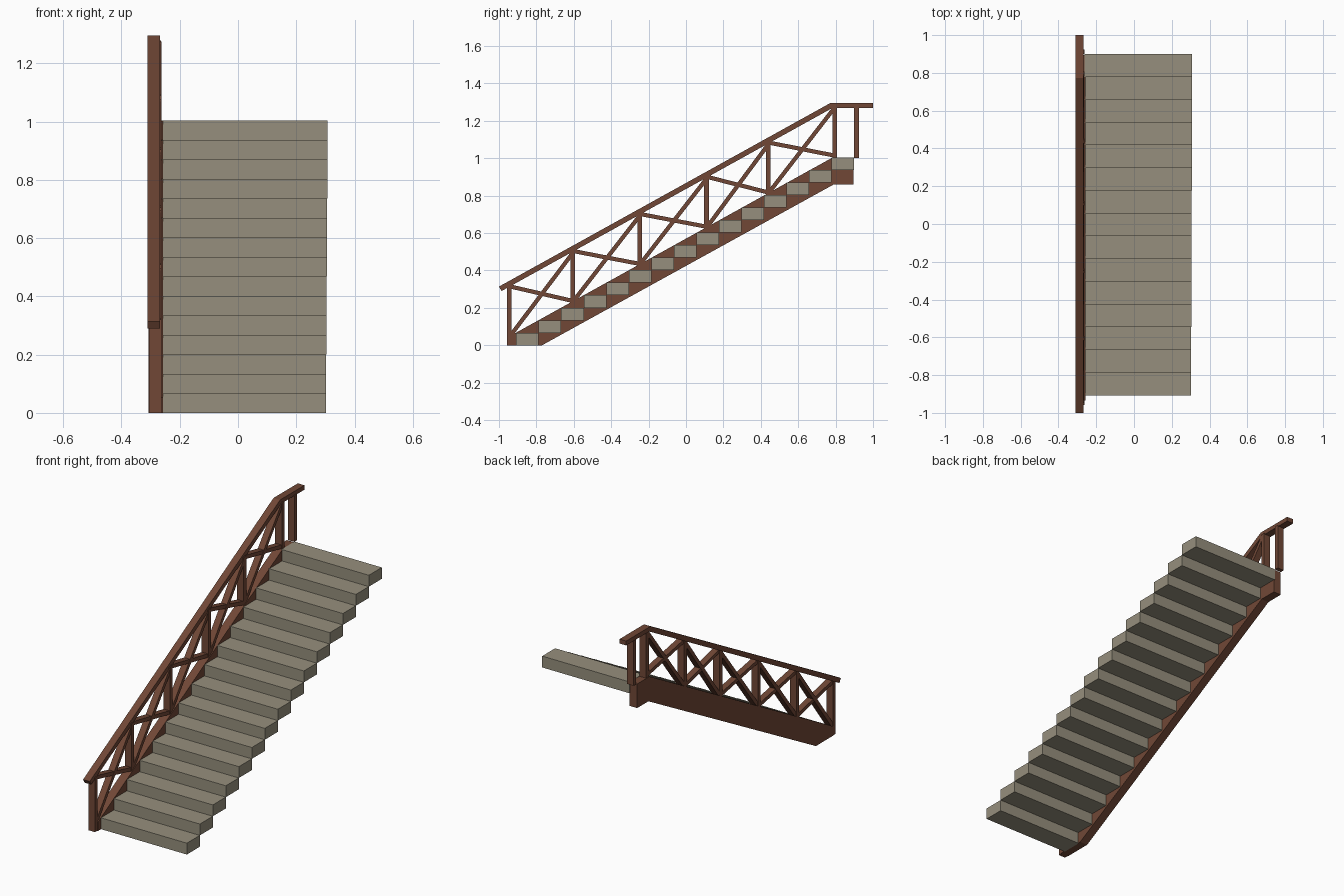
import bpy, bmesh
from mathutils import Vector

if "Cube" in bpy.data.objects:
    bpy.data.objects.remove(bpy.data.objects["Cube"])


def material(name, rgb):
    m = bpy.data.materials.new(name)
    m.diffuse_color = (*rgb, 1.0)
    m.use_nodes = True
    m.node_tree.nodes["Principled BSDF"].inputs["Base Color"].default_value = m.diffuse_color
    return m


WOOD = material("reddish brown wood", (0.165, 0.064, 0.037))
STONE = material("warm grey stone", (0.305, 0.275, 0.205))


def extrude_profile(name, points, x0, x1, mat):
    """Solid from a side (y, z) outline, extruded from x0 to x1."""
    bm = bmesh.new()
    face = bm.faces.new([bm.verts.new((x0, y, z)) for y, z in points])
    ext = bmesh.ops.extrude_face_region(bm, geom=[face])
    verts = [v for v in ext["geom"] if isinstance(v, bmesh.types.BMVert)]
    bmesh.ops.translate(bm, verts=verts, vec=(x1 - x0, 0, 0))
    bmesh.ops.recalc_face_normals(bm, faces=bm.faces)
    mesh = bpy.data.meshes.new(name)
    bm.to_mesh(mesh)
    bm.free()
    mesh.materials.append(mat)
    ob = bpy.data.objects.new(name, mesh)
    bpy.context.collection.objects.link(ob)
    return ob


def rect(y0, y1, z0, z1):
    return [(y0, z0), (y1, z0), (y1, z1), (y0, z1)]


def bar(name, a, b, width, x0, x1):
    """Straight bar between two side-view points."""
    a, b = Vector(a), Vector(b)
    d = (b - a).normalized()
    n = Vector((-d.y, d.x)) * width / 2
    extrude_profile(name, [a - n, b - n, b + n, a + n], x0, x1, WOOD)


# Solid steps, widening very slightly towards the top
COUNT, RUN, RISE = 15, 0.1205, 0.0669
for i in range(COUNT):
    y, z = -0.908 + RUN * i, RISE * i
    extrude_profile(f"step_{i + 1}", rect(y, y + RUN, z, z + RISE),
                    -0.262, 0.302 + 0.006 * i / (COUNT - 1), STONE)

# Side stringer under the railing
extrude_profile("stringer", [(-0.935, 0), (-0.77, 0), (0.79, 0.86), (0.895, 0.86),
                             (0.895, 1.002), (0.78, 1.002), (-0.935, 0.053)],
                -0.308, -0.258, WOOD)

# Handrail with level top end
extrude_profile("handrail", [(-1.0, 0.314), (-0.986, 0.290), (0.785, 1.270),
                             (1.0, 1.270), (1.0, 1.296), (0.773, 1.296)],
                -0.31, -0.267, WOOD)

# Upright posts
posts = [(-0.945, 0.0, 0.32), (-0.605, 0.22, 0.51), (-0.248, 0.42, 0.705),
         (0.110, 0.62, 0.905), (0.440, 0.80, 1.09), (0.795, 0.99, 1.275),
         (0.912, 1.002, 1.275)]
for i, (y, z0, z1) in enumerate(posts):
    extrude_profile(f"post_{i + 1}", rect(y - 0.0125, y + 0.0125, z0, z1),
                    -0.305, -0.262, WOOD)

# Crossed braces in the five sloping bays
for i in range(5):
    ya, yb = posts[i][0], posts[i + 1][0]
    low = lambda y: 0.05 + 0.555 * (y + 0.935)
    high = lambda y: 0.318 + 0.555 * (y + 0.955)
    bar(f"rising_brace_{i + 1}", (ya + 0.01, low(ya) + 0.012), (yb, high(yb) - 0.018),
        0.022, -0.303, -0.264)
    bar(f"falling_brace_{i + 1}", (ya, high(ya) - 0.008), (yb, low(yb) + 0.004),
        0.022, -0.302, -0.265)
